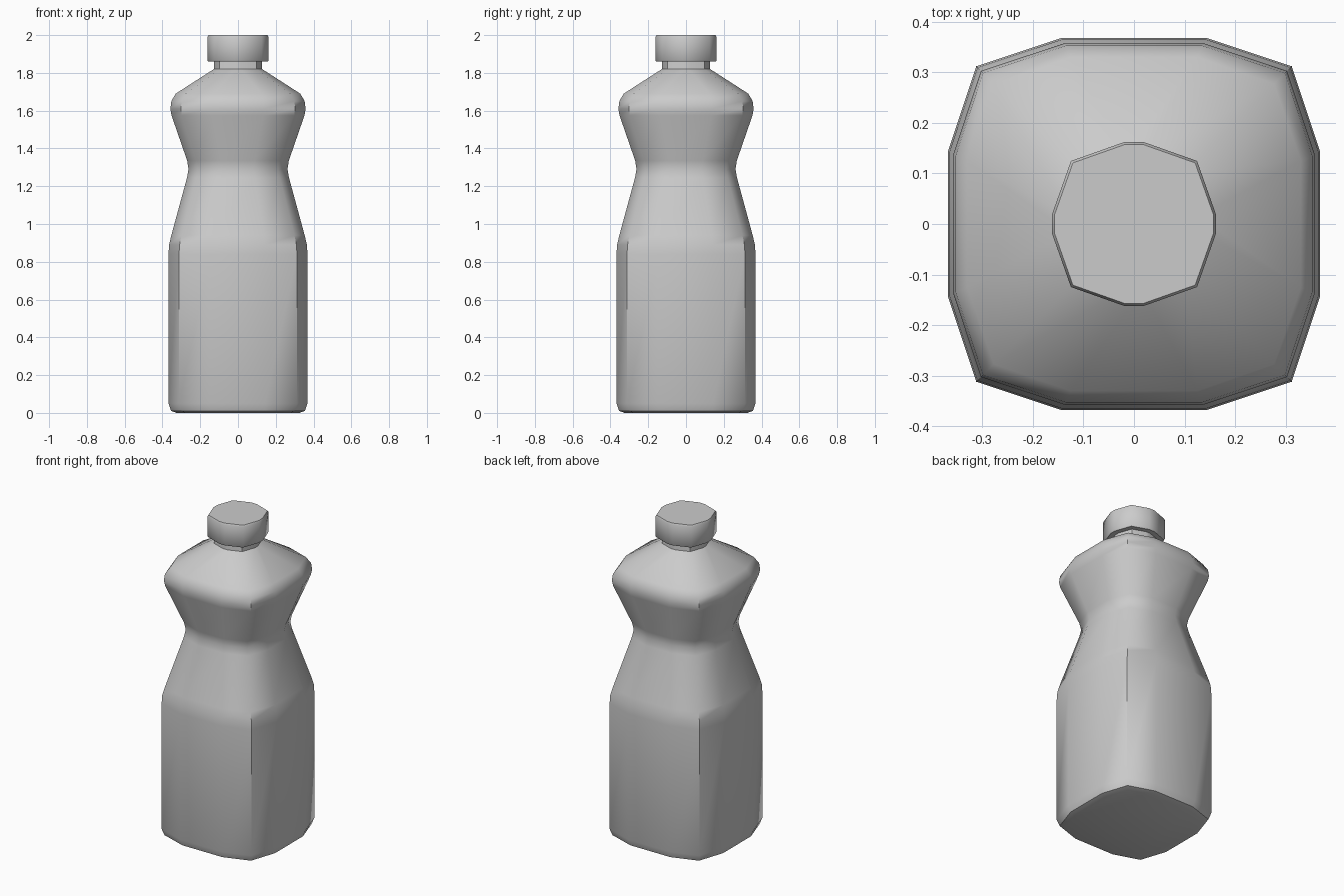
import bpy, bmesh
from math import radians

if "Cube" in bpy.data.objects:
    bpy.data.objects.remove(bpy.data.objects["Cube"])


def ring_points(r, a, c, z):
    """Twelve-sided rounded square: flat r, half flat width a, corner at (c, c)."""
    pts = []
    x_y = [(r, -a), (r, a), (c, c)]
    for _ in range(4):
        pts += [(x, y, z) for x, y in x_y]
        x_y = [(-y, x) for x, y in x_y]
    return pts


def loft(name, rings, angle):
    """Skin a stack of rings (r, a/r, c/r, z) and close both ends."""
    bm = bmesh.new()
    loops = [[bm.verts.new(p) for p in ring_points(r, r * ka, r * kc, z)]
             for r, ka, kc, z in rings]
    for low, high in zip(loops, loops[1:]):
        for i in range(12):
            j = (i + 1) % 12
            bm.faces.new((low[i], low[j], high[j], high[i]))
    bm.faces.new(loops[0][::-1])
    bm.faces.new(loops[-1])
    bmesh.ops.recalc_face_normals(bm, faces=bm.faces)
    mesh = bpy.data.meshes.new(name)
    bm.to_mesh(mesh)
    bm.free()
    obj = bpy.data.objects.new(name, mesh)
    bpy.context.collection.objects.link(obj)
    bpy.ops.object.select_all(action='DESELECT')
    obj.select_set(True)
    bpy.context.view_layer.objects.active = obj
    bpy.ops.object.shade_smooth_by_angle(angle=radians(angle))
    return obj


# Bottle: rounded foot, square body, pinched grip, shoulder, neck
loft("bottle_body", [
    (0.325, .39, .848, 0.0),
    (0.354, .39, .848, 0.01),
    (0.368, .39, .848, 0.05),
    (0.368, .39, .848, 0.84),
    (0.365, .39, .848, 0.89),
    (0.353, .39, .846, 0.94),
    (0.270, .33, .82, 1.245),
    (0.262, .32, .815, 1.29),
    (0.269, .33, .82, 1.335),
    (0.352, .38, .845, 1.575),
    (0.358, .38, .846, 1.61),
    (0.353, .38, .846, 1.65),
    (0.330, .38, .84, 1.69),
    (0.128, .12, .77, 1.82),
    (0.126, .12, .77, 1.87),
], 50)

# Screw cap
loft("bottle_cap", [
    (0.157, .12, .77, 1.86),
    (0.162, .12, .77, 1.866),
    (0.162, .12, .77, 1.99),
    (0.157, .12, .77, 2.0),
], 50)
